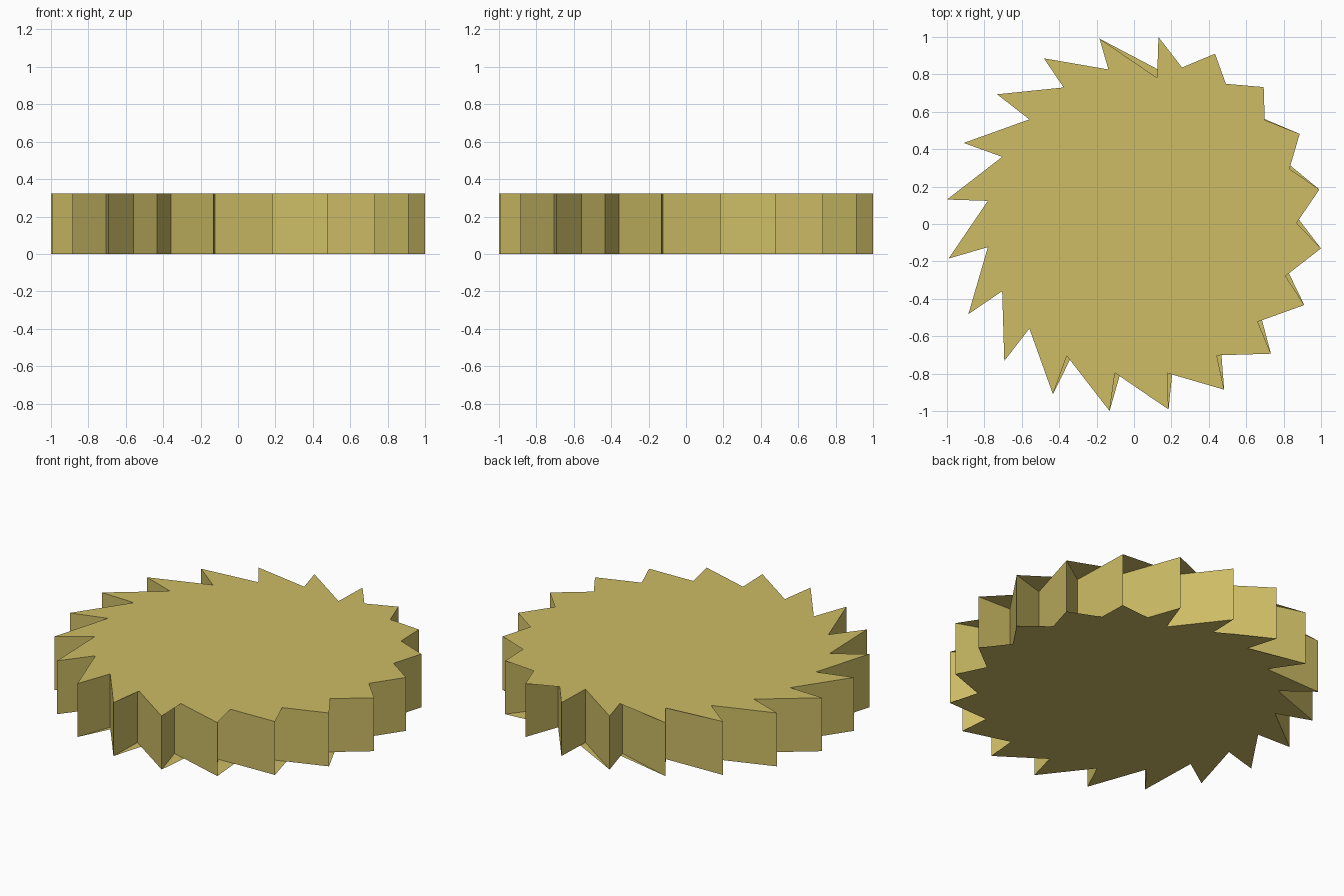
import bpy
import bmesh
from math import cos, sin, radians

if "Cube" in bpy.data.objects:
    bpy.data.objects.remove(bpy.data.objects["Cube"])

TEETH = 20
THICK = 0.322
R_TIP, R_ROOT = 1.0083, 0.791
TIP_ANGLE, ROOT_ANGLE = 82.55, 81.0   # hooked teeth: root undercuts its tip

mat = bpy.data.materials.new("brass_yellow")
mat.diffuse_color = (0.61, 0.505, 0.13, 1.0)
mat.use_nodes = True
mat.node_tree.nodes["Principled BSDF"].inputs["Base Color"].default_value = mat.diffuse_color


def polar(r, deg):
    return r * cos(radians(deg)), r * sin(radians(deg))


# Saw-tooth outline, counter-clockwise: tip, then the root tucked under it
outline = []
for i in range(TEETH):
    a = i * 360 / TEETH
    outline.append(polar(R_TIP, TIP_ANGLE + a))
    outline.append(polar(R_ROOT, ROOT_ANGLE + a))
n = len(outline)

bm = bmesh.new()
low = [bm.verts.new((x, y, 0)) for x, y in outline]
high = [bm.verts.new((x, y, THICK)) for x, y in outline]

# Tooth walls
for i in range(n):
    j = (i + 1) % n
    bm.faces.new((low[i], low[j], high[j], high[i]))


# Caps: triangle fans from one root, which web over part of the notches
def fan_cap(ring, start, up):
    for k in range(1, n - 1):
        tri = [ring[start], ring[(start + k) % n], ring[(start + k + 1) % n]]
        p, q, r = (v.co for v in tri)
        area = (q - p).cross(r - p).z
        if abs(area) < 1e-7:
            continue
        if (area > 0) != up:
            tri.reverse()
        bm.faces.new(tri)


fan_cap(high, 1, True)
fan_cap(low, n - 1, False)

mesh = bpy.data.meshes.new("ratchet_wheel")
bm.to_mesh(mesh)
bm.free()
mesh.materials.append(mat)
wheel = bpy.data.objects.new("ratchet_wheel", mesh)
bpy.context.collection.objects.link(wheel)
